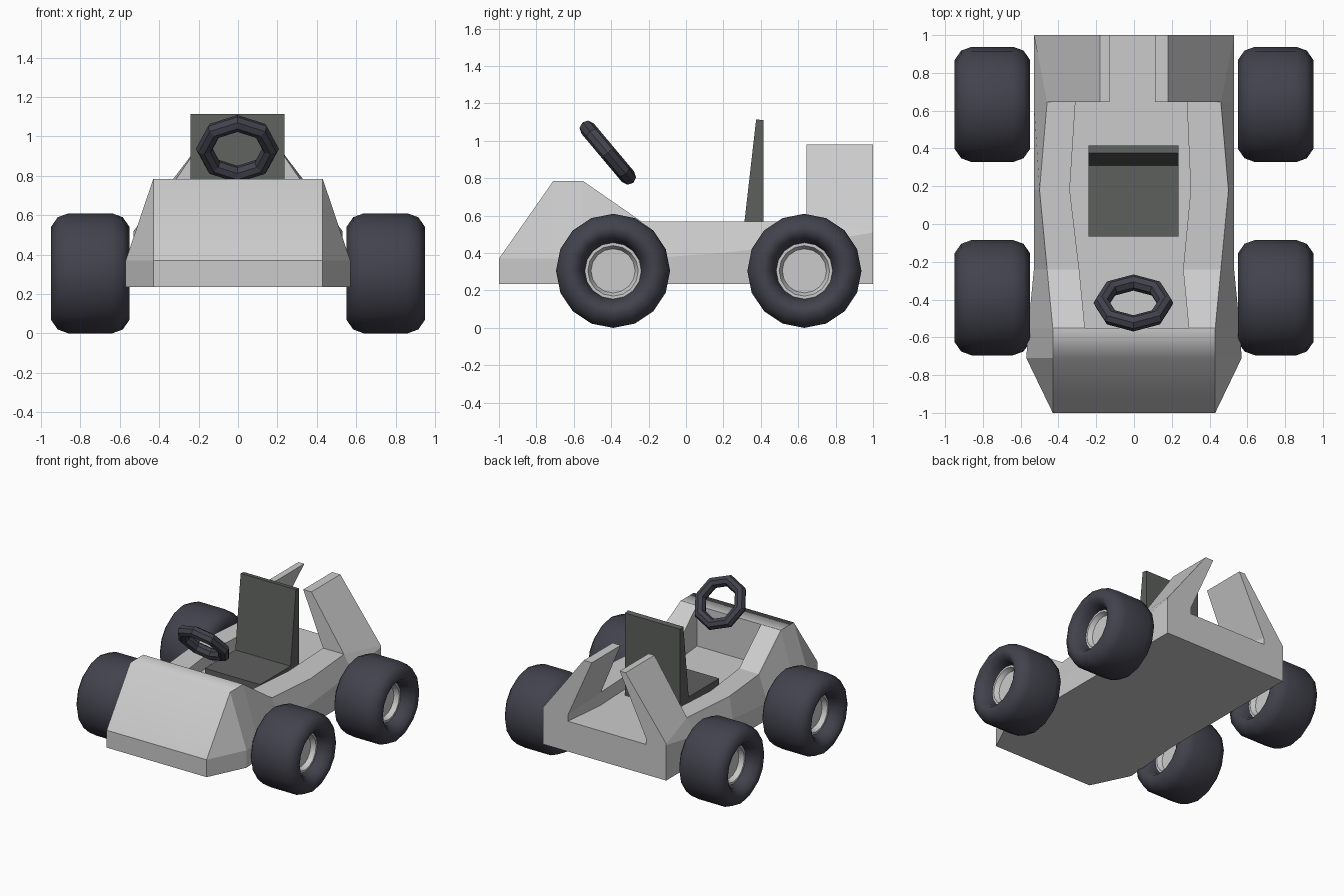
import bpy, bmesh, math
from mathutils import Vector, Matrix

if "Cube" in bpy.data.objects:
    bpy.data.objects.remove(bpy.data.objects["Cube"])


def material(name, colour):
    m = bpy.data.materials.new(name)
    m.diffuse_color = (*colour, 1)
    m.use_nodes = True
    m.node_tree.nodes["Principled BSDF"].inputs["Base Color"].default_value = m.diffuse_color
    return m


rubber = material("rubber", (0.055, 0.055, 0.075))
dark_grey = material("dark_grey", (0.11, 0.115, 0.11))


def finish(bm, name, mat=None):
    bmesh.ops.remove_doubles(bm, verts=bm.verts, dist=1e-4)
    bmesh.ops.recalc_face_normals(bm, faces=bm.faces)
    me = bpy.data.meshes.new(name)
    bm.to_mesh(me)
    bm.free()
    if mat:
        me.materials.append(mat)
    ob = bpy.data.objects.new(name, me)
    bpy.context.collection.objects.link(ob)
    return ob


def smooth(ob, degrees):
    bpy.ops.object.select_all(action='DESELECT')
    ob.select_set(True)
    bpy.context.view_layer.objects.active = ob
    bpy.ops.object.shade_smooth_by_angle(angle=math.radians(degrees))


def skin(bm, rings, closed_rows=False):
    """Join neighbouring closed rings of points with quads."""
    vs = [[bm.verts.new(p) for p in r] for r in rings]
    n = len(vs[0])
    for k in range(len(vs) if closed_rows else len(vs) - 1):
        a, b = vs[k], vs[(k + 1) % len(vs)]
        for i in range(n):
            j = (i + 1) % n
            bm.faces.new((a[i], a[j], b[j], b[i]))
    return vs


# Body: cross sections from nose to tail, with open cockpit and two rear fins
# y, base x, side crease z, rim x, rim z, cockpit x, floor z, cockpit shift, has fin
SECTIONS = [
    (-1.00, .43, .37, .43, .37, .275, .37, .015, 0),
    (-0.71, .57, .37, .43, .785, .275, .785, .015, 0),
    (-0.55, .56, .37, .43, .785, .275, .785, .015, 0),
    (-0.55, .56, .37, .43, .785, .275, .47, .015, 0),
    (-0.24, .53, .37, .46, .57, .275, .47, -.015, 0),
    (0.18, .53, .40, .50, .57, .32, .47, -.02, 0),
    (0.645, .53, .45, .46, .57, .295, .47, -.015, 0),
    (0.645, .53, .45, .46, .57, .295, .47, -.015, 1),
    (1.00, .53, .51, .53, .52, .335, .47, -.02, 1),
]


def section(y, base, crease, rim, rim_z, inner, floor, shift, fin):
    def half(s):
        cx = inner * s + shift
        outer_top = (.18 * s, y, .98) if fin else (rim * s, y, rim_z)
        inner_top = (.12 * s - .01, y, .98) if fin else (cx, y, rim_z)
        return [(base * s, y, .235), (base * s, y, crease), (rim * s, y, rim_z),
                outer_top, inner_top, (cx, y, rim_z), (cx, y, floor)]
    return half(1) + half(-1)[::-1]


bm = bmesh.new()
rings = skin(bm, [section(*s) for s in SECTIONS])
bm.faces.new(rings[0])
bm.faces.new(rings[-1])
body = finish(bm, "body")
for p in body.data.polygons:
    p.use_smooth = True
# Only the bonnet's front bend is soft
sharp = body.data.attributes.new("sharp_edge", 'BOOLEAN', 'EDGE')
for e in body.data.edges:
    ends = [body.data.vertices[i].co for i in e.vertices]
    sharp.data[e.index].value = not all(abs(c.y + .71) < .01 and c.z > .7 for c in ends)
wn = body.modifiers.new("face_weighting", 'WEIGHTED_NORMAL')
wn.keep_sharp = True

# Seat: side profile extruded across
PROFILE = [(-.065, .46), (-.065, .545), (.31, .545), (.375, 1.115), (.415, 1.11), (.415, .46)]
bm = bmesh.new()
sides = skin(bm, [[(x, y, z) for y, z in PROFILE] for x in (-.24, .235)])
for s in sides:
    bm.faces.new(s)
finish(bm, "seat", dark_grey)

# Steering wheel: eight-sided ring tilted towards the driver
bpy.ops.mesh.primitive_torus_add(major_segments=8, minor_segments=8,
                                 major_radius=.168, minor_radius=.043,
                                 location=(-.003, -.418, .937),
                                 rotation=(math.radians(-50), 0, 0))
bpy.context.object.name = "steering_wheel"
bpy.context.object.data.materials.append(rubber)

# Wheels: revolved tyre and hub outlines (x offset, radius)
TYRE = [(.09, .148), (.15, .165), (.19, .195), (.20, .235), (.165, .285), (.11, .305)]
HUB = [(.10, .152), (.10, .135), (.065, .118)]


def revolve(name, outline, loc, mat=None, closed=False, steps=16):
    bm = bmesh.new()
    full = outline + [(-x, r) for x, r in reversed(outline)]
    rows = []
    for x, r in full:
        rows.append([Vector((x, r * math.sin(k * math.tau / steps),
                             r * math.cos(k * math.tau / steps))) + Vector(loc)
                     for k in range(steps)])
    vs = skin(bm, rows, closed)
    if not closed:
        bm.faces.new(vs[0])
        bm.faces.new(vs[-1])
    ob = finish(bm, name, mat)
    smooth(ob, 50 if closed else 30)


for end, y in (("front", -.39), ("rear", .633)):
    for side, x in (("left", -.75), ("right", .75)):
        revolve(f"{end}_{side}_tyre", TYRE, (x, y, .305), rubber, closed=True)
        # hub outline runs from one recessed disc, over the rim, to the other
        revolve(f"{end}_{side}_hub", HUB[::-1], (x, y, .305))
